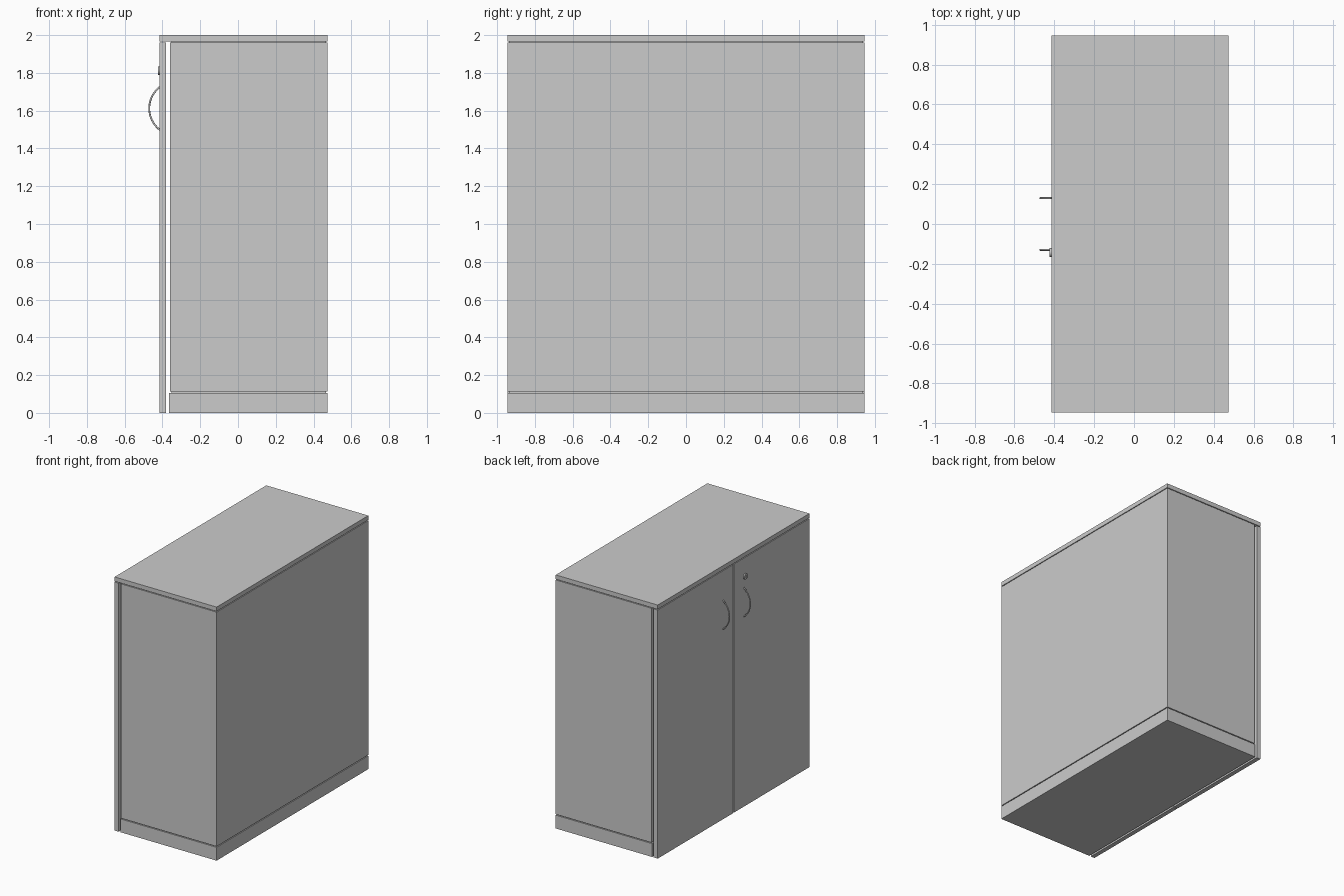
import bpy, math

if "Cube" in bpy.data.objects:
    bpy.data.objects.remove(bpy.data.objects["Cube"])


def box(name, lo, hi):
    bpy.ops.mesh.primitive_cube_add(size=1, location=[(a + b) / 2 for a, b in zip(lo, hi)])
    ob = bpy.context.object
    ob.name = name
    ob.scale = [b - a for a, b in zip(lo, hi)]
    bpy.ops.object.transform_apply(location=False, rotation=False, scale=True)
    return ob


W = 0.945
BACK = 0.475
FRONT = -0.415

# Carcass, plinth and top board, separated by thin shadow grooves
box("top_board", (FRONT, -W, 1.966), (BACK, W, 2.0))
box("carcass", (-0.36, -W, 0.112), (BACK, W, 1.960))
box("plinth", (-0.365, -W, 0), (BACK, W, 0.105))
box("groove_filler_lower", (-0.352, -W + 0.008, 0.104), (BACK - 0.008, W - 0.008, 0.113))
box("groove_filler_upper", (-0.352, -W + 0.008, 1.959), (BACK - 0.008, W - 0.008, 1.967))

# Two doors standing clear of the carcass, each with a bow handle
for side, s in (("left", 1), ("right", -1)):
    y0, y1 = sorted((s * 0.004, s * W))
    box(side + "_door", (FRONT, y0, 0), (-0.38, y1, 1.960))

    # Bow handle: arc through the two door ends and the outermost point
    half, rise = 0.114, 0.057
    r = (half ** 2 + rise ** 2) / (2 * rise)
    a = math.asin(half / r)
    cu = bpy.data.curves.new(side + "_handle", 'CURVE')
    cu.dimensions = '3D'
    cu.bevel_depth = 0.005
    cu.bevel_resolution = 3
    cu.use_fill_caps = True
    n = 24
    sp = cu.splines.new('POLY')
    sp.points.add(n)
    for i, p in enumerate(sp.points):
        t = -a + 2 * a * i / n
        x = FRONT + r - rise + 0.002 - r * math.cos(t)
        p.co = (x, s * 0.13, 1.612 + r * math.sin(t), 1)
    sp.use_smooth = True
    bpy.context.collection.objects.link(bpy.data.objects.new(side + "_handle", cu))

# Lock: round escutcheon with a key slot on the right door
bpy.ops.mesh.primitive_cylinder_add(vertices=32, radius=0.022, depth=0.012,
                                    location=(FRONT - 0.003, -0.143, 1.812),
                                    rotation=(0, math.pi / 2, 0))
lock = bpy.context.object
lock.name = "lock"
bpy.ops.object.shade_smooth_by_angle()
slot = box("key_slot_cutter", (FRONT - 0.02, -0.146, 1.801), (FRONT - 0.005, -0.140, 1.823))
slot.hide_render = True
slot.hide_viewport = True
cut = lock.modifiers.new("key_slot", 'BOOLEAN')
cut.operation = 'DIFFERENCE'
cut.object = slot
